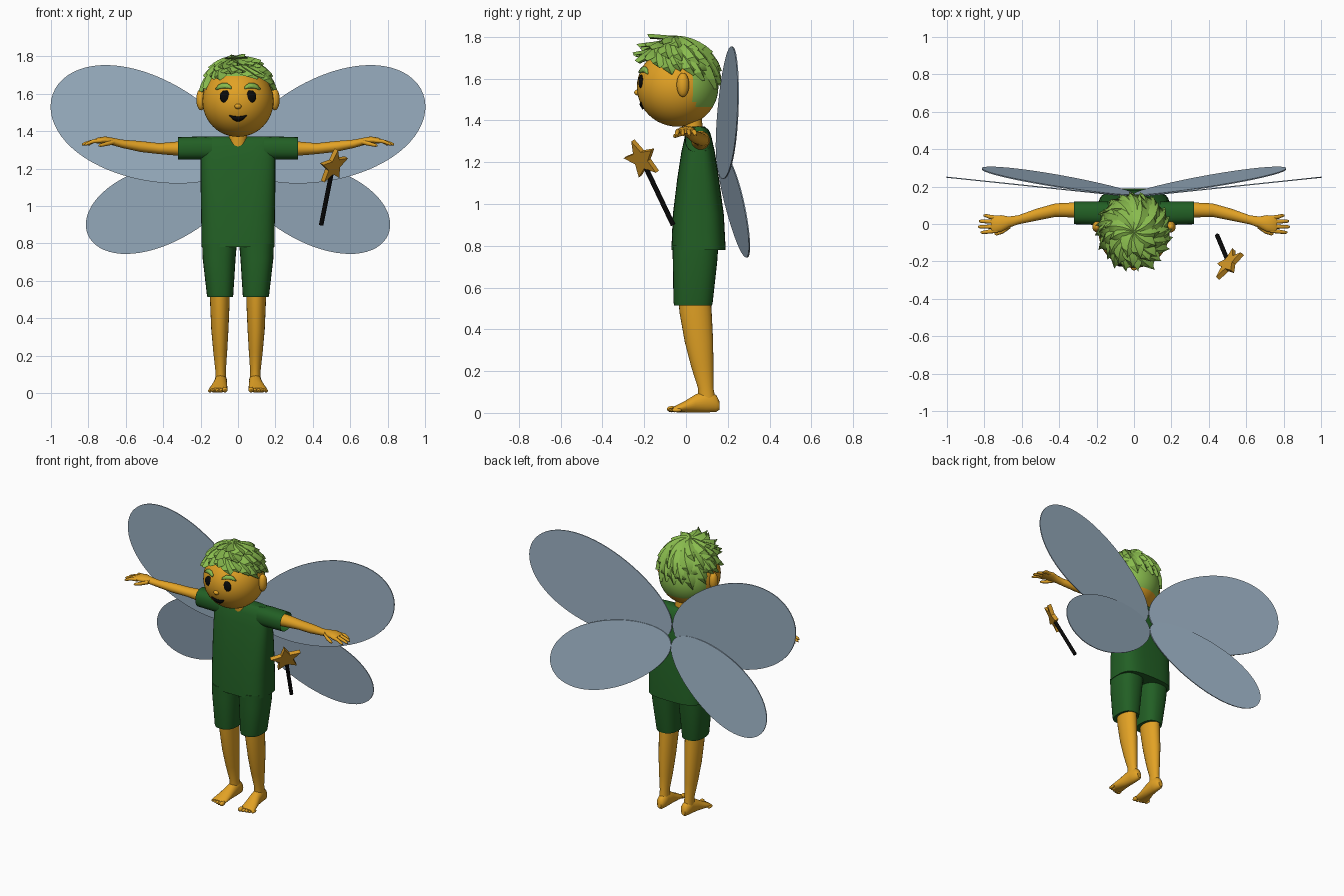
import bpy, bmesh, math, random
from mathutils import Vector

if "Cube" in bpy.data.objects:
    bpy.data.objects.remove(bpy.data.objects["Cube"])

random.seed(4)


def material(name, r, g, b):
    m = bpy.data.materials.new(name)
    m.diffuse_color = (r, g, b, 1)
    m.use_nodes = True
    m.node_tree.nodes["Principled BSDF"].inputs["Base Color"].default_value = m.diffuse_color
    return m


SKIN = material("skin orange", 0.76, 0.36, 0.018)
CLOTH = material("dark green cloth", 0.016, 0.115, 0.018)
HAIR = material("light green hair", 0.25, 0.50, 0.075)
WING = material("pale blue wing", 0.33, 0.44, 0.55)
BLACK = material("black", 0.003, 0.003, 0.003)
GOLD = material("star gold", 0.68, 0.32, 0.02)


def finish(name, bm, mats, mirror=False, angle=40, thick=0.0):
    """Turn a bmesh into a named object, optionally mirrored across x."""
    bmesh.ops.recalc_face_normals(bm, faces=bm.faces)
    me = bpy.data.meshes.new(name)
    bm.to_mesh(me)
    bm.free()
    for m in mats:
        me.materials.append(m)
    for p in me.polygons:
        p.use_smooth = True
    me.set_sharp_from_angle(angle=math.radians(angle))
    ob = bpy.data.objects.new(name, me)
    bpy.context.collection.objects.link(ob)
    if thick:
        s = ob.modifiers.new("Thickness", "SOLIDIFY")
        s.thickness = thick
        s.offset = 0
    if mirror:
        ob.modifiers.new("Mirror", "MIRROR").use_mirror_merge = False
    return ob


def add_loft(bm, rings, axis="Z", n=24, power=2.0, caps=True):
    """Skin through rings (x, y, z, half width, half depth) across an axis."""
    rows = []
    for x, y, z, a, b in rings:
        row = []
        for i in range(n):
            t = 2 * math.pi * i / n
            c, s = math.cos(t), math.sin(t)
            u = a * math.copysign(abs(c) ** (2 / power), c)
            v = b * math.copysign(abs(s) ** (2 / power), s)
            d = {"Z": (u, v, 0), "X": (0, u, v), "Y": (u, 0, v)}[axis]
            row.append(bm.verts.new((x + d[0], y + d[1], z + d[2])))
        rows.append(row)
    for r0, r1 in zip(rows, rows[1:]):
        for i in range(n):
            j = (i + 1) % n
            bm.faces.new((r0[i], r0[j], r1[j], r1[i]))
    if caps:
        bm.faces.new(rows[0])
        bm.faces.new(rows[-1])


def loft(name, rings, mat, axis="Z", n=24, power=2.0, mirror=False, caps=True):
    bm = bmesh.new()
    add_loft(bm, rings, axis, n, power, caps)
    return finish(name, bm, [mat], mirror)


def add_ball(bm, loc, size, seg=24):
    v = bmesh.ops.create_uvsphere(bm, u_segments=seg, v_segments=seg // 2, radius=1)["verts"]
    bmesh.ops.scale(bm, vec=size, verts=v)
    bmesh.ops.translate(bm, vec=loc, verts=v)


def ball(name, loc, size, mat, mirror=False):
    bm = bmesh.new()
    add_ball(bm, loc, size)
    return finish(name, bm, [mat], mirror)


# Head, with the back of the scalp in hair colour
HC, HR = Vector((0, -0.04, 1.56)), 0.19
bm = bmesh.new()
add_ball(bm, HC, (HR, 0.195, HR), 48)
for f in bm.faces:
    c = f.calc_center_median()
    f.material_index = int((c.y > 0.04 and c.z > 1.455) or c.z > 1.69)
finish("head", bm, [SKIN, HAIR])
ball("ears", (0.197, -0.015, 1.57), (0.026, 0.03, 0.058), SKIN, True)
ball("nose", (0, -0.232, 1.533), (0.018, 0.016, 0.014), SKIN)
ball("eyes", (0.067, -0.214, 1.585), (0.03, 0.014, 0.034), BLACK, True)
loft("neck", [(0, 0.04, 1.30, 0.05, 0.045), (0, 0.03, 1.42, 0.048, 0.045)], SKIN)


def face_strip(name, pts, mat, mirror=False, thick=0.009):
    """Thin strip of (x, z, half height) stations laid on the face."""
    def on_face(x, z):
        d = max(0, 1 - (x / HR) ** 2 - ((z - HC.z) / HR) ** 2)
        return (x, HC.y - 0.195 * math.sqrt(d) - 0.003, z)
    bm = bmesh.new()
    rows = [(bm.verts.new(on_face(x, z + w)), bm.verts.new(on_face(x, z - w))) for x, z, w in pts]
    for p, q in zip(rows, rows[1:]):
        bm.faces.new((p[0], q[0], q[1], p[1]))
    return finish(name, bm, [mat], mirror, thick=thick)


face_strip("mouth", [(x, 1.466 + 9 * x * x, 0.001 + 0.011 * (1 - (x / 0.046) ** 2))
                     for x in [-0.046 + 0.0092 * i for i in range(11)]], BLACK)
face_strip("eyebrows", [(0.035, 1.632, 0.006), (0.055, 1.642, 0.012), (0.08, 1.643, 0.012),
                        (0.1, 1.636, 0.009), (0.115, 1.624, 0.003)], HAIR, True, 0.016)

# Hair: scalp cap and layers of swirling pointed tufts
CC = Vector((0, -0.042, 1.575))


def hairline(az):
    return 1.38 + 0.32 * math.sin(az)     # polar angle, longest at the nape


bm = bmesh.new()
add_ball(bm, CC, (0.2, 0.2, 0.208), 40)
low = []
for v in bm.verts:
    d = v.co - CC
    if math.acos(max(-1, min(1, d.z / d.length))) > hairline(math.atan2(d.y, d.x)) - 0.2:
        low.append(v)
bmesh.ops.delete(bm, geom=low, context="VERTS")
finish("hair_cap", bm, [HAIR], thick=0.006)

bm = bmesh.new()
widths = [0.5, 0.9, 1.0, 0.95, 0.65, 0.04]
for count, p0, reach, base, wide in ((20, 0.55, 1.0, 0.203, 0.05),
                                     (15, 0.28, 0.76, 0.213, 0.052),
                                     (9, 0.0, 0.5, 0.222, 0.05)):
    for k in range(count):
        az = 2 * math.pi * (k + random.uniform(-0.25, 0.25)) / count
        p1 = hairline(az) * reach * random.uniform(0.9, 1.06)
        front = max(0, -math.sin(az))
        rows = []
        for i, w in enumerate(widths):
            t = i / 5
            ph, a = p0 + (p1 - p0) * t, az + 0.4 * (t - 0.7)
            r = base + t * t * (0.05 * front ** 2 + 0.003)
            out = Vector((math.sin(ph) * math.cos(a), math.sin(ph) * math.sin(a), math.cos(ph)))
            side = Vector((-math.sin(a), math.cos(a), 0)) * wide * w
            mid = CC + out * r
            rows.append([bm.verts.new(p) for p in (mid - side - out * 0.012, mid + out * 0.008,
                                                   mid + side - out * 0.012, mid - out * 0.016)])
        for r0, r1 in zip(rows, rows[1:]):
            for i in range(4):
                j = (i + 1) % 4
                bm.faces.new((r0[i], r0[j], r1[j], r1[i]))
        bm.faces.new(rows[0])
        bm.faces.new(rows[-1])
finish("hair_tufts", bm, [HAIR], angle=30)

# Shirt and open sleeves
loft("shirt", [(0, 0.06, 0.78, 0.195, 0.13), (0, 0.059, 0.95, 0.197, 0.122),
               (0, 0.058, 1.12, 0.2, 0.1), (0, 0.058, 1.25, 0.2, 0.08),
               (0, 0.058, 1.32, 0.195, 0.064), (0, 0.058, 1.355, 0.185, 0.05),
               (0, 0.058, 1.371, 0.17, 0.03)], CLOTH, n=40, power=3.2)
loft("sleeves", [(0.14, 0.058, 1.308, 0.062, 0.062), (0.2, 0.058, 1.31, 0.063, 0.062),
                 (0.32, 0.06, 1.308, 0.061, 0.06)], CLOTH, "X", 24, 2.4, True, False)

# Shorts and legs
loft("shorts", [(0.099, 0.045, 0.80, 0.093, 0.11), (0.101, 0.043, 0.72, 0.088, 0.106),
                (0.096, 0.034, 0.53, 0.071, 0.094), (0.095, 0.034, 0.515, 0.069, 0.091)],
     CLOTH, n=28, power=2.5, mirror=True)
loft("legs", [(0.097, 0.04, 0.56, 0.053, 0.078), (0.097, 0.046, 0.48, 0.052, 0.077),
              (0.097, 0.062, 0.34, 0.046, 0.068), (0.095, 0.078, 0.22, 0.037, 0.053),
              (0.093, 0.094, 0.12, 0.028, 0.037), (0.092, 0.1, 0.06, 0.03, 0.042)],
     SKIN, mirror=True)

# Feet with toes
bm = bmesh.new()
add_loft(bm, [(0.09, 0.16, 0.035, 0.014, 0.02), (0.09, 0.145, 0.045, 0.028, 0.04),
              (0.091, 0.1, 0.056, 0.033, 0.054), (0.095, 0.045, 0.045, 0.037, 0.043),
              (0.102, -0.005, 0.03, 0.045, 0.027), (0.107, -0.045, 0.02, 0.049, 0.017),
              (0.108, -0.062, 0.016, 0.044, 0.011)], "Y")
for i, r in enumerate((0.015, 0.011, 0.011, 0.01, 0.01)):
    add_ball(bm, (0.07 + 0.02 * i, -0.068 + 0.006 * i, r + 0.003), (r, 0.024, r), 12)
finish("feet", bm, [SKIN], True)

# Arms and hands with fingers
loft("arms", [(0.2, 0.07, 1.305, 0.045, 0.045), (0.32, 0.075, 1.307, 0.04, 0.038),
              (0.42, 0.074, 1.307, 0.036, 0.029), (0.52, 0.05, 1.318, 0.032, 0.029),
              (0.62, 0.022, 1.333, 0.024, 0.022), (0.67, 0.01, 1.345, 0.03, 0.02),
              (0.71, 0.003, 1.352, 0.044, 0.02), (0.75, -0.002, 1.35, 0.046, 0.016),
              (0.765, -0.003, 1.348, 0.038, 0.01)], SKIN, "X", mirror=True)
bm = bmesh.new()
for y0, y1, tip in ((0.033, 0.045, 0.805), (0.011, 0.015, 0.83), (-0.014, -0.015, 0.835),
                    (-0.036, -0.045, 0.82)):
    add_loft(bm, [(0.73, y0, 1.35, 0.011, 0.012), (0.775, (y0 + y1) / 2, 1.346, 0.011, 0.011),
                  (tip - 0.012, y1, 1.333, 0.009, 0.009), (tip, y1, 1.328, 0.004, 0.004)], "X", 10)
add_loft(bm, [(0.66, -0.01, 1.343, 0.013, 0.013), (0.70, -0.038, 1.333, 0.013, 0.012),
              (0.735, -0.052, 1.325, 0.01, 0.009), (0.745, -0.053, 1.323, 0.004, 0.004)], "X", 10)
finish("fingers", bm, [SKIN], True)


# Wings: thin tapered ovals leaning backwards
def wing(name, cx, cz, a, b, tilt, lean):
    bm = bmesh.new()
    sides = []
    for off in (-0.003, 0.003):
        row = []
        for i in range(64):
            t = 2 * math.pi * i / 64
            u, v = a * math.cos(t), b * math.sin(t) * (1 + 0.14 * math.cos(t))
            x = cx + u * math.cos(tilt) - v * math.sin(tilt)
            z = cz + u * math.sin(tilt) + v * math.cos(tilt)
            row.append(bm.verts.new((x, lean(x, z) + off, z)))
        sides.append(row)
        bm.faces.new(row)
    for i in range(64):
        j = (i + 1) % 64
        bm.faces.new((sides[0][i], sides[0][j], sides[1][j], sides[1][i]))
    finish(name, bm, [WING], True)


wing("upper_wings", 0.5, 1.42, 0.522, 0.278, math.radians(20), lambda x, z: 0.145 + 0.105 * x)
wing("lower_wings", 0.405, 1.01, 0.43, 0.21, math.radians(-22),
     lambda x, z: 0.155 + 0.126 * x + 0.14 * (1.17 - z))

# Wand: slanted stick with a five pointed star
bottom, star = Vector((0.445, -0.062, 0.9)), Vector((0.508, -0.212, 1.215))
d = (star - bottom).normalized()
bpy.ops.mesh.primitive_cylinder_add(vertices=12, radius=0.012, depth=(star - bottom).length,
                                    location=(star + bottom) / 2,
                                    rotation=d.to_track_quat("Z", "Y").to_euler())
stick = bpy.context.object
stick.name = "wand_stick"
stick.data.materials.append(BLACK)

normal = Vector((0.7, -0.7, 0))
normal = (normal - d * normal.dot(d)).normalized()
across = d.cross(normal)
bm = bmesh.new()
sides = []
for off in (-0.013, 0.013):
    row = []
    for i in range(10):
        t, r = math.pi * i / 5, (0.1, 0.045)[i % 2]
        row.append(bm.verts.new(star + d * r * math.cos(t) + across * r * math.sin(t) + normal * off))
    sides.append(row)
    bm.faces.new(row)
for i in range(10):
    j = (i + 1) % 10
    bm.faces.new((sides[0][i], sides[0][j], sides[1][j], sides[1][i]))
finish("wand_star", bm, [GOLD], angle=20)
